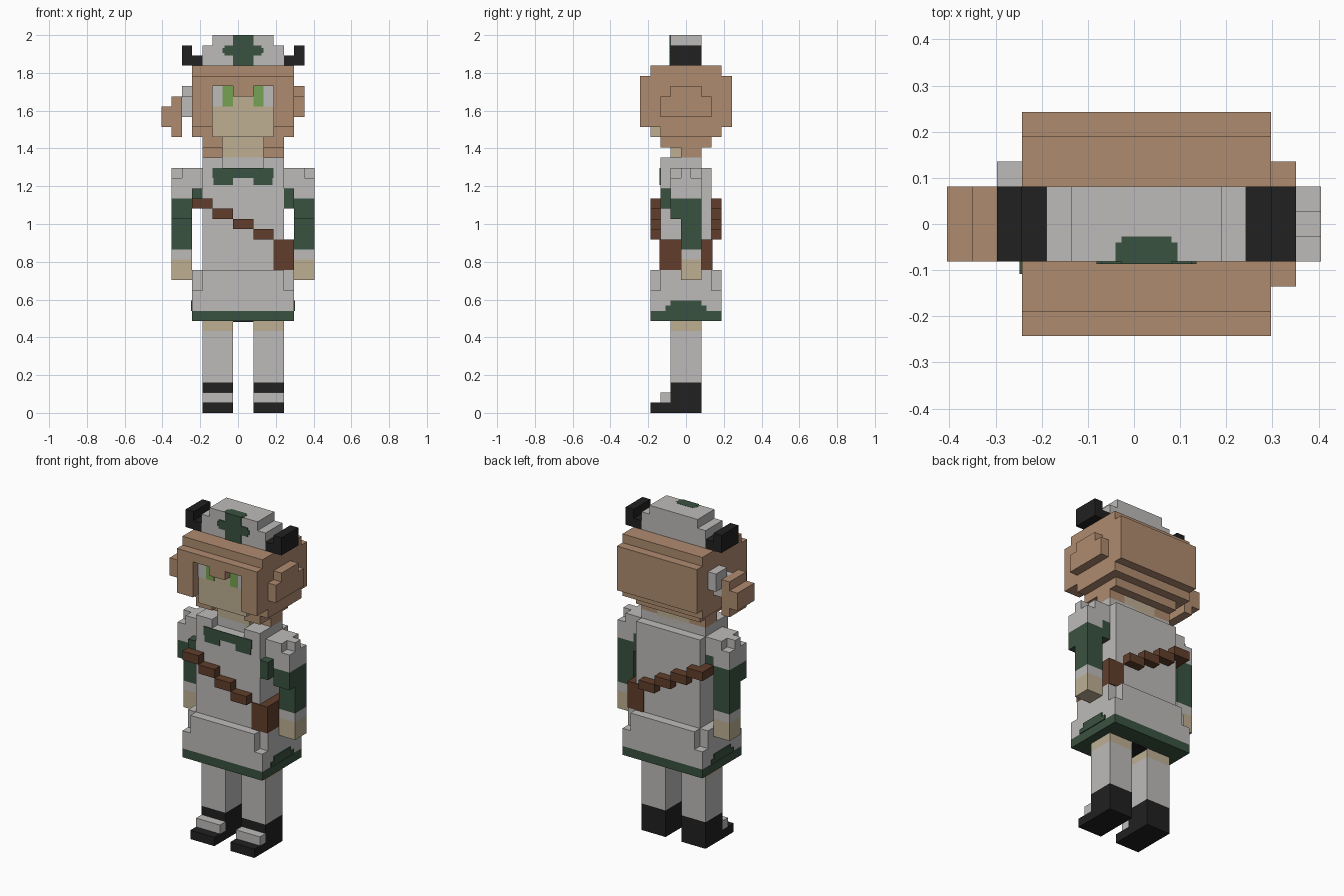
import bpy
import bmesh
from mathutils import Vector

cube = bpy.data.objects.get("Cube")
if cube:
    bpy.data.objects.remove(cube, do_unlink=True)

UNIT = 2 / 37                       # one block
ORIGIN = Vector((7.5, 4.5, 0))      # block grid centre
CENTRE = 8                          # mirror plane of the figure, in blocks
THIN = 0.1                          # plate thickness, in blocks


def material(name, colour):
    mat = bpy.data.materials.new(name)
    mat.use_nodes = True
    rgba = (*colour, 1)
    mat.diffuse_color = rgba
    mat.node_tree.nodes["Principled BSDF"].inputs["Base Color"].default_value = rgba
    return mat


cloth = material("pale cloth", (.51, .5, .49))
hair = material("copper hair", (.43, .26, .16))
skin = material("skin", (.51, .43, .29))
green = material("dark green", (.042, .085, .052))
black = material("black", (.015, .015, .015))
leather = material("brown leather", (.12, .048, .024))
iris = material("bright green", (.18, .36, .085))


def flip(box):
    """Mirror a box across the figure's middle."""
    a, b, *rest = box
    return (2 * CENTRE - b, 2 * CENTRE - a, *rest)


def part(name, mat, *boxes, both=False):
    """One object made of boxes (x0, x1, y0, y1, z0, z1) in blocks."""
    boxes = list(boxes)
    if both:
        boxes += [flip(b) for b in boxes]
    bm = bmesh.new()
    for x0, x1, y0, y1, z0, z1 in boxes:
        low, high = Vector((x0, y0, z0)), Vector((x1, y1, z1))
        for v in bmesh.ops.create_cube(bm, size=1)["verts"]:
            local = v.co + Vector((.5, .5, .5))
            v.co = (low + local * (high - low) - ORIGIN) * UNIT
    mesh = bpy.data.meshes.new(name)
    bm.to_mesh(mesh)
    bm.free()
    mesh.materials.append(mat)
    obj = bpy.data.objects.new(name, mesh)
    bpy.context.collection.objects.link(obj)
    return obj


# Legs and shoes
part("shoes", black, (9, 12, 3, 6, 0, 3), (9, 12, 1, 3, 0, 1), both=True)
part("shoe_straps", cloth, (9, 12, 2, 3, 1, 2), both=True)
part("stockings", cloth, (9, 12, 3, 6, 3, 8), both=True)
part("thighs", skin, (9, 12, 3, 6, 8, 9.5), both=True)
part("shorts", black, (7, 9, 3, 6, 8.9, 9.5))

# Skirt with notched upper corners
part("skirt_hem", green, (3, 13, 1, 8, 9, 10))
part("skirt", cloth, (3, 13, 1, 8, 10, 12), (4, 12, 1, 8, 12, 14),
     (3, 13, 2, 7, 12, 14))
part("skirt_side_trim", green, (13, 13 + THIN, 2.5, 6.5, 10, 10.5),
     (13, 13 + THIN, 3, 6, 10.5, 11), both=True)

# Torso and collar
part("torso", cloth, (4, 12, 2, 7, 14, 24))
part("collar", cloth, (4, 6, 2, 6, 24, 25), (10, 12, 2, 6, 24, 25),
     (6, 10, 3, 6, 24, 25))
part("chest_trim", green, (5, 11, 2 - THIN, 2, 23, 24),
     (5.1, 7, 2 - THIN, 2, 22.3, 23), (9, 10.9, 2 - THIN, 2, 22.3, 23))

# Arms
part("hands", skin, (13, 15, 4, 6, 13, 15), both=True)
part("cuffs", cloth, (13, 15, 4, 6, 15, 16), both=True)
part("sleeves", green, (13, 15, 4, 6, 16, 19), (13, 15, 3, 6, 19, 21), both=True)
part("shoulders", cloth, (12, 14, 3, 6, 22, 24), (13, 15, 3, 6, 21, 23),
     (14, 15, 4, 5, 23, 24), both=True)
part("armpit_trim", green, (12, 13, 2, 6, 21, 22), both=True)
part("left_armpit_trim", green, (12, 13, 2, 6, 20, 21))

# Diagonal belt, front and back, with pouch
belt = []
for step in range(4):
    x, z = 3 + 2 * step, 20 - step
    belt += [(x, x + 2, y, y + 1, z, z + 1) for y in (1, 7)]
part("shoulder_belt", leather, *belt, (3, 4, 2, 7, 20, 21))
part("pouch", leather, (11, 13, 2 - THIN, 7 + THIN, 14, 17))

# Neck and face
part("neck", skin, (6, 10, 3, 6, 24.5, 27))
part("face", skin, (5, 11, 1, 2, 27, 32))
part("eye_whites", cloth, (10, 11, 1 - THIN, 1, 30, 32), both=True)
part("irises", iris, (9, 10, 1 - THIN, 1, 30, 32), both=True)

# Hair
part("hair_cap", hair, (3, 13, 2, 8, 27, 33), (3, 13, 1, 8, 33, 34),
     (3, 13, 1, 2, 32, 33), (3, 13, 8, 9, 28, 33))
part("fringe", hair, (3, 13, 0, 1, 32, 33), (7, 9, 0, 1, 31, 32))
part("side_locks", hair, (11, 13, 0, 2, 28, 32), both=True)
part("nape_hair", hair, (4, 12, 6, 7, 26, 27), (5, 11, 5, 6, 26, 27))
part("nape_locks", hair, (10, 12, 2, 7, 26, 27), (10, 12, 4, 6, 25, 26), both=True)
part("left_hair_puff", hair, (13, 14, 2, 7, 29, 31), (13, 14, 3, 6, 31, 32))
part("hair_tail", hair, (1, 2, 3, 6, 27, 31), (0, 1, 3, 6, 28, 30))
part("hair_clip", cloth, (2, 3, 5, 7, 30, 32), (2, 3, 4, 6, 29, 31))

# Hat with cross emblem and horns
part("hat", cloth, (4, 12, 3, 6, 34, 36), (5, 11, 3, 6, 36, 37))
part("hat_cross", green, (7, 9, 3 - THIN, 3, 34, 37),
     (6.2, 9.8, 3 - THIN, 3, 35, 36), (6, 10, 3 - THIN, 3, 35.25, 35.75),
     (7, 9, 3 - THIN, 4, 36.9, 37.02), (6.75, 9.25, 3, 3.75, 36.9, 37.01))
part("horns", black, (12, 14, 3, 6, 34, 35), (13, 14, 3, 6, 35, 36), both=True)
